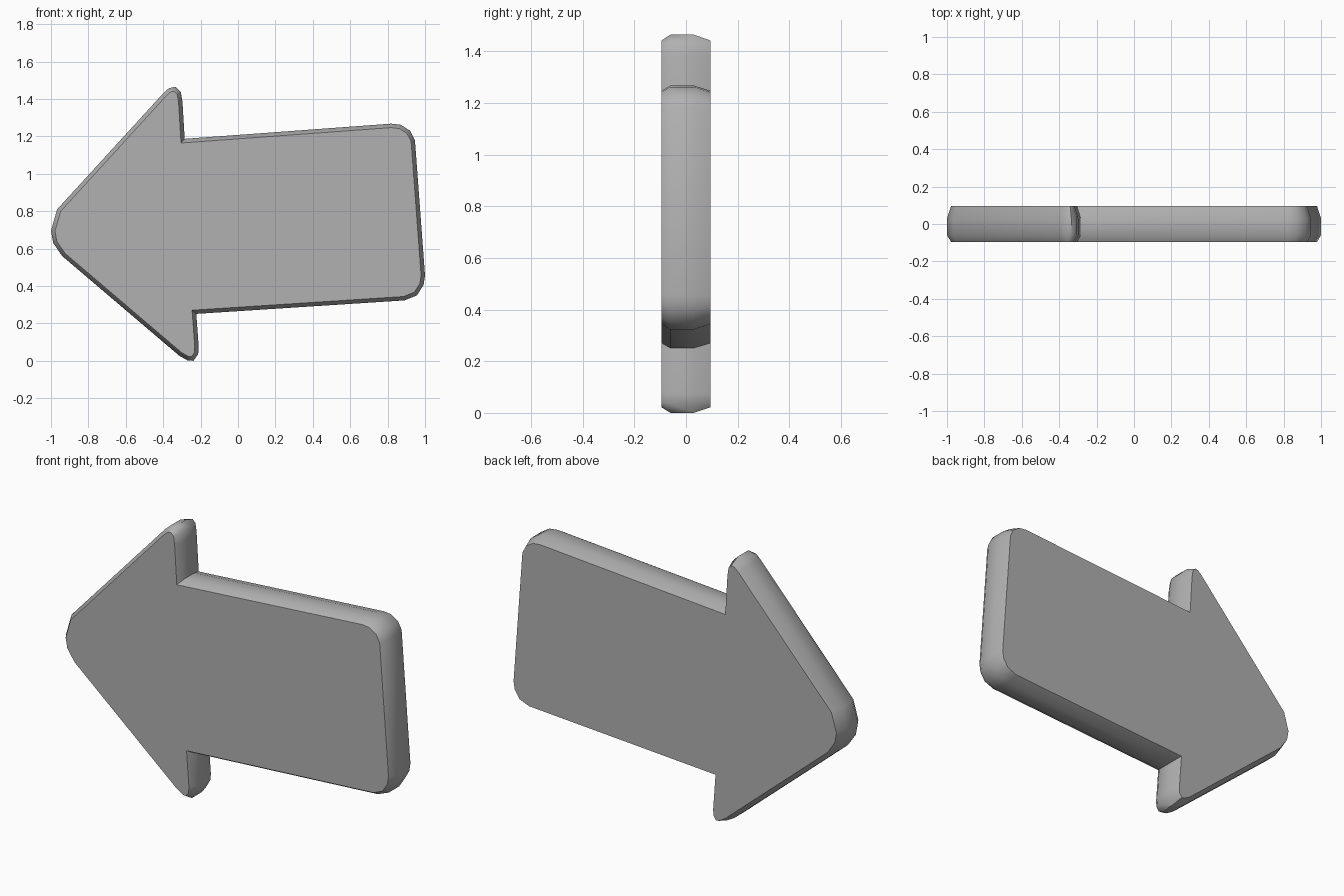
import bpy, bmesh
from mathutils import Vector

if "Cube" in bpy.data.objects:
    bpy.data.objects.remove(bpy.data.objects["Cube"])

# Arrow outline in x/z, clockwise seen from the front
outline = [Vector(p) for p in [
    (-0.94, 0.56), (-0.988, 0.63), (-1.0, 0.695), (-0.967, 0.81),   # rounded point
    (-0.40, 1.43), (-0.37, 1.457), (-0.335, 1.465), (-0.305, 1.435), (-0.297, 1.385),  # upper barb
    (-0.285, 1.187),                                               # upper notch
    (0.82, 1.268), (0.87, 1.262), (0.92, 1.23), (0.946, 1.18),     # upper tail corner
    (1.0, 0.455), (0.992, 0.405), (0.957, 0.35), (0.89, 0.323),    # lower tail corner
    (-0.223, 0.251),                                               # lower notch
    (-0.21, 0.075), (-0.213, 0.035), (-0.238, 0.0), (-0.27, 0.002), (-0.315, 0.028),  # lower barb
]]


def inset(points, d):
    """Mitred inset of a clockwise outline."""
    result = []
    for i, p in enumerate(points):
        e1 = (p - points[i - 1]).normalized()
        e2 = (points[(i + 1) % len(points)] - p).normalized()
        n1, n2 = Vector((-e1.y, e1.x)), Vector((-e2.y, e2.x))
        result.append(p - d * (n1 + n2) / (1 + n1.dot(n2)))
    return result


# Layers through the thickness: (y, inset), chamfered at front and back
layers = [(-0.095, 0.021), (-0.06, 0.0), (0.03, 0.0), (0.095, 0.021)]
bm = bmesh.new()
rings = [[bm.verts.new((p.x, y, p.y)) for p in inset(outline, d)] for y, d in layers]
n = len(outline)
for a, b in zip(rings, rings[1:]):
    for i in range(n):
        j = (i + 1) % n
        bm.faces.new((a[i], a[j], b[j], b[i]))
bm.faces.new(rings[0])
bm.faces.new(rings[-1])
bmesh.ops.recalc_face_normals(bm, faces=bm.faces)

mesh = bpy.data.meshes.new("arrow_sign")
bm.to_mesh(mesh)
bm.free()
arrow = bpy.data.objects.new("arrow_sign", mesh)
bpy.context.collection.objects.link(arrow)

# Darker grey
grey = bpy.data.materials.new("dark_grey")
grey.diffuse_color = (0.44, 0.44, 0.44, 1)
grey.use_nodes = True
grey.node_tree.nodes["Principled BSDF"].inputs["Base Color"].default_value = grey.diffuse_color
mesh.materials.append(grey)

# Smooth rim, crisp faces and notches
bpy.context.view_layer.objects.active = arrow
arrow.select_set(True)
bpy.ops.object.shade_smooth_by_angle(angle=0.95)
